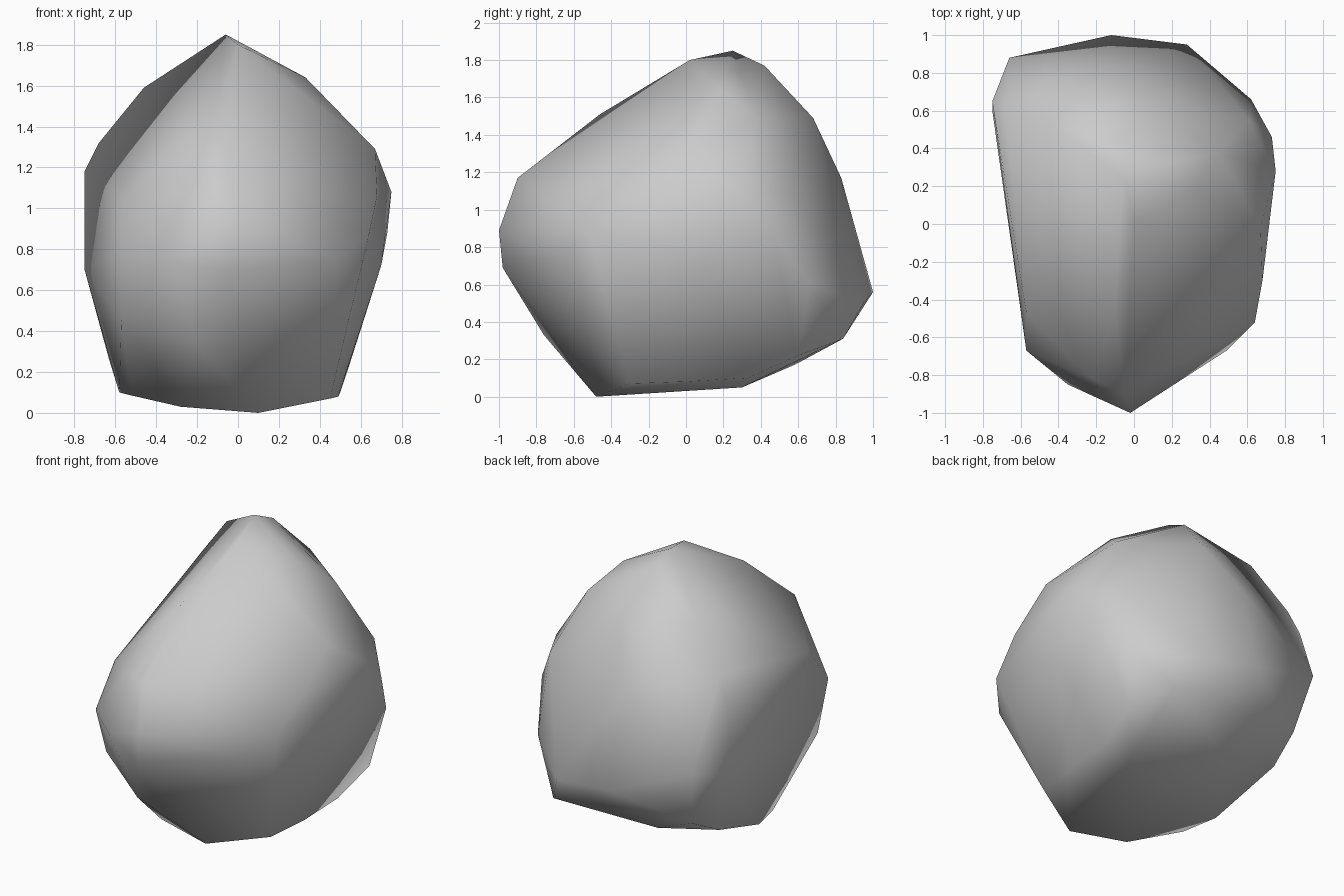
import bpy, bmesh

# Key corners of the boulder, grouped from base to peak
CORNERS = [
    # underside
    (0.10, -0.48, 0.0), (-0.28, -0.40, 0.03), (-0.52, -0.16, 0.085), (0.45, -0.30, 0.07),
    (0.49, -0.02, 0.08), (0.30, 0.30, 0.05), (-0.58, 0.07, 0.10), (0.50, 0.33, 0.10),
    (-0.20, 0.58, 0.17), (0.54, 0.60, 0.22),
    # lower flare
    (-0.20, -0.76, 0.33), (-0.57, -0.56, 0.46), (-0.63, 0.55, 0.26), (0.38, 0.84, 0.31),
    (-0.59, 0.78, 0.38),
    # widest belt
    (-0.02, -1.0, 0.89), (-0.04, -0.98, 0.69), (-0.35, -0.85, 0.75), (-0.57, -0.67, 0.78),
    (0.49, -0.67, 0.75), (0.64, -0.52, 0.87), (0.70, 0.10, 0.72), (0.73, 0.46, 0.88),
    (0.62, 0.66, 0.60), (0.28, 0.95, 0.50), (-0.12, 1.0, 0.56), (-0.66, 0.88, 0.75),
    (-0.75, 0.60, 0.70),
    # shoulders
    (-0.05, -0.90, 1.17), (-0.22, -0.82, 1.18), (-0.57, -0.47, 1.03), (0.68, -0.30, 1.06),
    (0.75, 0.28, 1.08), (0.67, -0.02, 1.29), (0.61, 0.55, 1.10), (-0.15, 0.83, 1.17),
    (-0.75, 0.65, 1.18), (-0.68, 0.62, 1.32),
    # upper slopes and peak
    (-0.10, -0.46, 1.51), (0.45, 0.38, 1.49), (-0.46, 0.54, 1.59), (0.05, 0.68, 1.49),
    (0.33, 0.18, 1.64), (0.0, 0.02, 1.80), (-0.04, 0.42, 1.77), (-0.06, 0.25, 1.85),
]

# Boulder: convex skin stretched over the corners
bm = bmesh.new()
for co in CORNERS:
    bm.verts.new(co)
hull = bmesh.ops.convex_hull(bm, input=bm.verts[:])
loose = {g for g in hull["geom_interior"] + hull["geom_unused"]
         if isinstance(g, bmesh.types.BMVert)}
bmesh.ops.delete(bm, geom=list(loose), context='VERTS')
bmesh.ops.recalc_face_normals(bm, faces=bm.faces[:])

# Smooth, stone-like shading
for f in bm.faces:
    f.smooth = True
mesh = bpy.data.meshes.new("boulder")
bm.to_mesh(mesh)
bm.free()
boulder = bpy.data.objects.new("boulder", mesh)
bpy.context.collection.objects.link(boulder)
